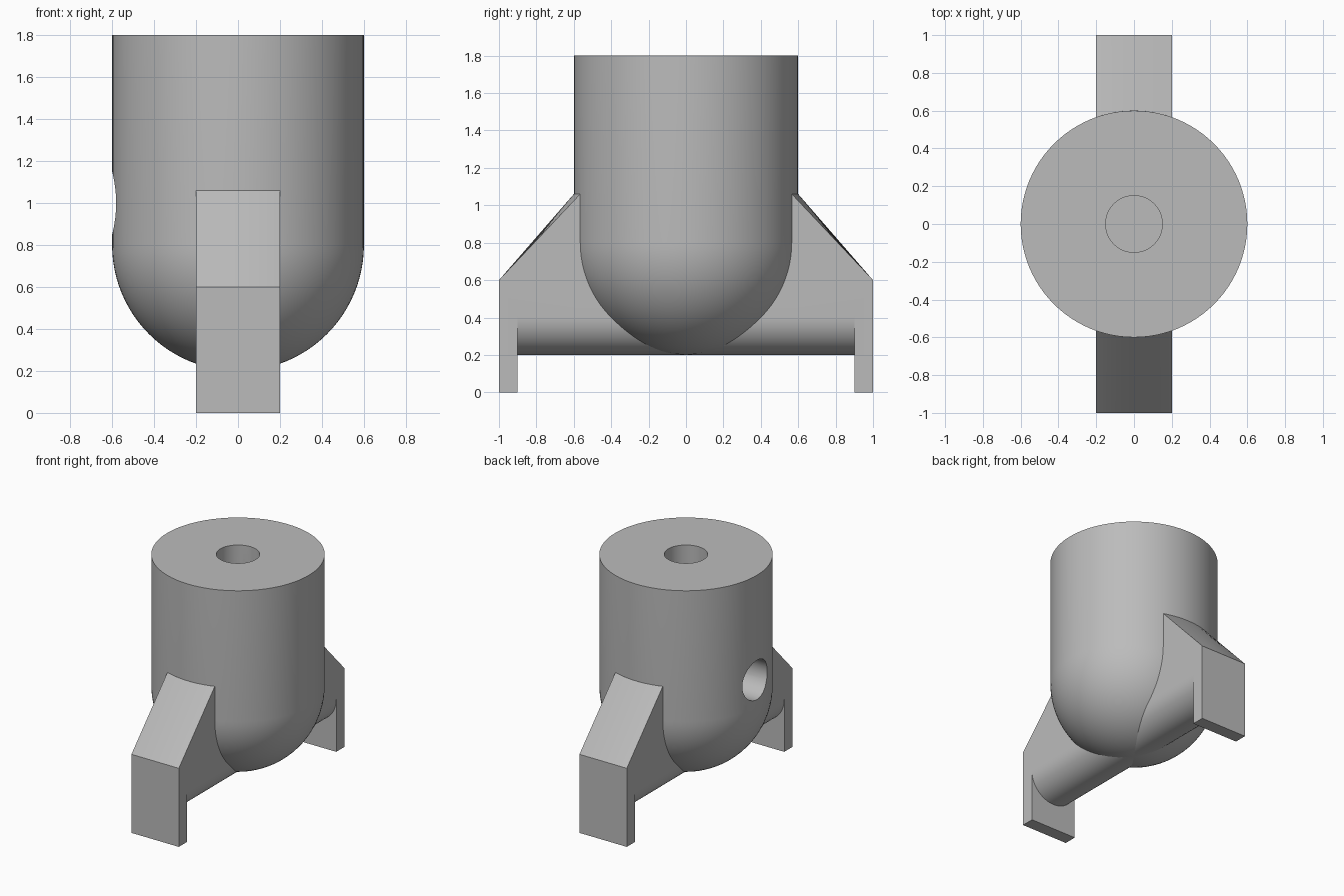
import bpy
import bmesh
from math import sin, cos, pi, sqrt, radians
from mathutils import Matrix, Vector

cube = bpy.data.objects.get("Cube")
if cube:
    bpy.data.objects.remove(cube, do_unlink=True)

RADIUS, BORE, HALF_WIDTH = 0.6, 0.15, 0.2
DOME_Z, TOP_Z, PORT_Z = 0.8, 1.8, 1.0

grey = bpy.data.materials.new("plain grey")
grey.use_nodes = True
colour = (0.5, 0.5, 0.5, 1)
grey.diffuse_color = colour
grey.node_tree.nodes["Principled BSDF"].inputs["Base Color"].default_value = colour


def make_object(name, bm):
    bmesh.ops.recalc_face_normals(bm, faces=bm.faces)
    mesh = bpy.data.meshes.new(name)
    bm.to_mesh(mesh)
    bm.free()
    mesh.materials.append(grey)
    obj = bpy.data.objects.new(name, mesh)
    bpy.context.collection.objects.link(obj)
    return obj


def apply_and_smooth(obj):
    bpy.ops.object.select_all(action="DESELECT")
    obj.select_set(True)
    bpy.context.view_layer.objects.active = obj
    for mod in list(obj.modifiers):
        bpy.ops.object.modifier_apply(modifier=mod.name)
    bpy.ops.object.shade_smooth_by_angle(angle=radians(30))


# Round-bottomed body with a blind bore, turned from one profile
steps = 24
profile = [(RADIUS * sin(a), DOME_Z - RADIUS * cos(a))
           for a in (i * pi / 2 / steps for i in range(steps + 1))]
profile += [(RADIUS, TOP_Z), (BORE, TOP_Z), (BORE, DOME_Z), (0, DOME_Z)]
bm = bmesh.new()
verts = [bm.verts.new((r, 0, z)) for r, z in profile]
edges = [bm.edges.new(pair) for pair in zip(verts, verts[1:])]
bmesh.ops.spin(bm, geom=verts + edges, cent=(0, 0, 0), axis=(0, 0, 1),
               angle=2 * pi, steps=96, use_merge=True)
bmesh.ops.remove_doubles(bm, verts=bm.verts, dist=0.0001)
body = make_object("body", bm)

# Side port running from the wall into the bore
bm = bmesh.new()
bmesh.ops.create_cone(bm, cap_ends=True, segments=64, radius1=BORE,
                      radius2=BORE, depth=0.8,
                      matrix=Matrix.Translation(Vector((-0.4, 0, PORT_Z)))
                      @ Matrix.Rotation(pi / 2, 4, "Y"))
cutter = make_object("port_cutter", bm)
cutter.hide_render = True
cut = body.modifiers.new("port", "BOOLEAN")
cut.operation = "DIFFERENCE"
cut.solver = "EXACT"
cut.object = cutter
apply_and_smooth(body)
bpy.data.objects.remove(cutter, do_unlink=True)


# Legs: side profiles lofted across the width, with a rounded underside
def leg_section(x):
    under = 0.4 - sqrt(max(0, HALF_WIDTH ** 2 - x * x))
    wall = sqrt(RADIUS ** 2 - x * x)
    return [(0, under), (0.9, under), (0.9, 0), (1, 0), (1, 0.6),
            (wall, 1.06), (0.3, 1.06), (0.3, 0.5), (0, 0.5)]


columns = 24
bm = bmesh.new()
loops = []
for i in range(columns + 1):
    x = HALF_WIDTH * sin(pi * (i / columns - 0.5))
    loops.append([bm.verts.new((x, y, z)) for y, z in leg_section(x)])
for a, b in zip(loops, loops[1:]):
    for j in range(len(a) - 1):
        bm.faces.new((a[j], a[j + 1], b[j + 1], b[j]))
bm.faces.new(loops[0])
bm.faces.new(loops[-1])
legs = make_object("legs", bm)
mirror = legs.modifiers.new("front and back", "MIRROR")
mirror.use_axis = (False, True, False)
apply_and_smooth(legs)
